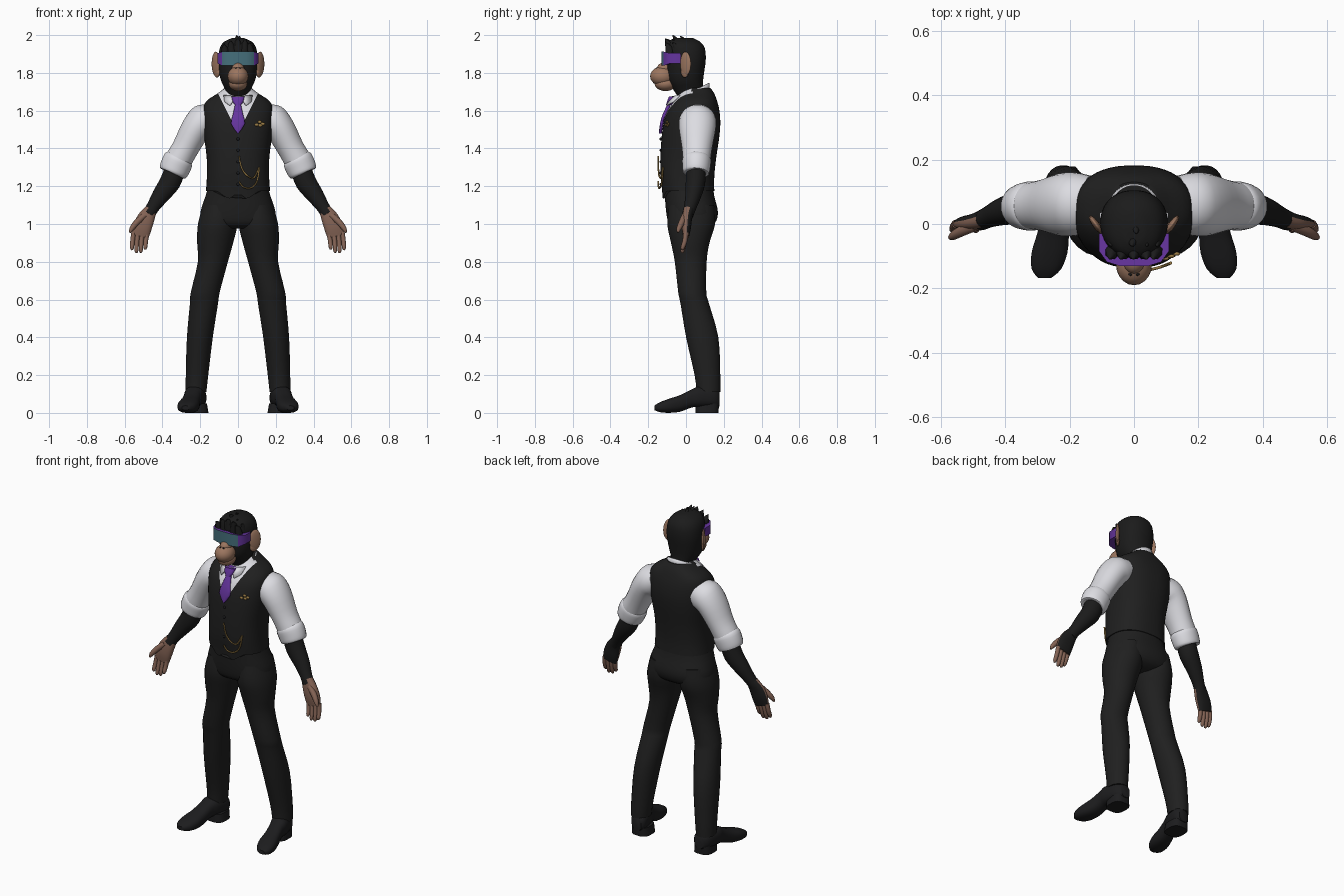
import bpy, bmesh, math, random
from mathutils import Vector

if "Cube" in bpy.data.objects:
    bpy.data.objects.remove(bpy.data.objects["Cube"])


def material(name, r, g, b):
    m = bpy.data.materials.new(name)
    m.use_nodes = True
    m.diffuse_color = (r, g, b, 1)
    bsdf = next(n for n in m.node_tree.nodes if n.type == "BSDF_PRINCIPLED")
    bsdf.inputs["Base Color"].default_value = (r, g, b, 1)
    return m


fur = material("black fur", .011, .011, .011)
cloth = material("black cloth", .014, .014, .014)
leather = material("black leather", .012, .012, .013)
white = material("white shirt", .72, .72, .76)
purple = material("purple", .13, .035, .34)
teal = material("teal glass", .06, .16, .2)
skin = material("tan skin", .33, .18, .115)
palm_skin = material("brown palm skin", .23, .125, .09)
gold = material("gold", .32, .2, .06)


def finish(name, bm, mats, mirror=False, rule=None, thick=0):
    """Turn a bmesh into a smooth shaded object with its materials."""
    bmesh.ops.recalc_face_normals(bm, faces=bm.faces)
    bm.normal_update()
    if rule:
        for f in bm.faces:
            f.material_index = rule(f.calc_center_median(), f.normal)
    me = bpy.data.meshes.new(name)
    bm.to_mesh(me)
    bm.free()
    for m in mats:
        me.materials.append(m)
    ob = bpy.data.objects.new(name, me)
    bpy.context.collection.objects.link(ob)
    bpy.ops.object.select_all(action="DESELECT")
    ob.select_set(True)
    bpy.context.view_layer.objects.active = ob
    bpy.ops.object.shade_smooth_by_angle(angle=math.radians(45))
    if thick:
        ob.modifiers.new("thickness", "SOLIDIFY").thickness = thick
    if mirror:
        ob.modifiers.new("mirror", "MIRROR").use_mirror_merge = False
    return ob


def spline(a, b, c, d, t):
    return b + (c - a) * (t / 2) + (a * 2 - b * 5 + c * 4 - d) * (t * t / 2) + (b * 3 - a - c * 3 + d) * (t ** 3 / 2)


def skin_rings(rings, sides=20, steps=3, power=2, caps=True):
    """Loft through rings of (centre, u, v), eased between them."""
    n, full = len(rings) - 1, []
    for i in range(n):
        near = [rings[max(0, min(n, i + k))] for k in (-1, 0, 1, 2)]
        for s in range(steps):
            full.append([spline(*[r[k] for r in near], s / steps) for k in range(3)])
    full.append(rings[-1])
    bm, loops = bmesh.new(), []
    for c, u, v in full:
        loop = []
        for k in range(sides):
            a = math.tau * (k + .5) / sides
            x, y = math.cos(a), math.sin(a)
            x = math.copysign(abs(x) ** (2 / power), x)
            y = math.copysign(abs(y) ** (2 / power), y)
            loop.append(bm.verts.new(c + u * x + v * y))
        loops.append(loop)
    for p, q in zip(loops, loops[1:]):
        for k in range(sides):
            j = (k + 1) % sides
            bm.faces.new((p[k], p[j], q[j], q[k]))
    if caps:
        bm.faces.new(loops[0])
        bm.faces.new(loops[-1])
    return bm


def level(z, front, back, rx, cx=0):
    """Horizontal ring from its front and back limits."""
    return Vector((cx, (front + back) / 2, z)), Vector((rx, 0, 0)), Vector((0, (back - front) / 2, 0))


def tube_rings(points):
    """Rings square to a path of (x, y, z, width, depth)."""
    out, pos = [], [Vector(p[:3]) for p in points]
    for i, p in enumerate(points):
        t = (pos[min(i + 1, len(pos) - 1)] - pos[max(i - 1, 0)]).normalized()
        u = t.cross(Vector((0, 1, 0))).normalized()
        out.append((pos[i], u * p[3], u.cross(t) * p[4]))
    return out


def ball(bm, centre, size, turn=0):
    made = bmesh.ops.create_uvsphere(bm, u_segments=20, v_segments=12, radius=1)["verts"]
    for v in made:
        x, y, z = (a * b for a, b in zip(v.co, size))
        v.co = Vector((x * math.cos(turn) - y * math.sin(turn),
                       x * math.sin(turn) + y * math.cos(turn), z)) + Vector(centre)


# waistcoat over shirt front, cut along the V neck
bm = skin_rings([level(*r) for r in (
    (1.175, -.125, .15, .17), (1.25, -.135, .15, .165), (1.35, -.136, .16, .166), (1.45, -.13, .175, .178),
    (1.53, -.12, .182, .186), (1.6, -.098, .177, .187), (1.65, -.062, .165, .168), (1.69, -.035, .15, .11),
    (1.72, -.01, .13, .07))], sides=48, power=2.4)
for v in bm.verts:
    if v.co.z < 1.18 and v.co.y < 0:
        v.co.z -= .045 * max(0, 1 - abs(abs(v.co.x) - .05) / .06)
for side in (-2, 2):
    bmesh.ops.bisect_plane(bm, geom=bm.verts[:] + bm.edges[:] + bm.faces[:],
                           plane_co=(0, 0, 1.48), plane_no=(side, 0, -1))
finish("waistcoat", bm, [cloth, white],
       rule=lambda c, n: int(c.y < .03 and c.z > 1.48 + 2 * abs(c.x)))

# shirt collar: tilted ring and two points
tilt = Vector((0, .09, .042))
collar = [(Vector((0, .035, z)), Vector((r, 0, 0)), tilt) for z, r in ((1.655, .095), (1.705, .08))]
finish("collar", skin_rings(collar, 32, 2, caps=False), [white], thick=.006)
bm = bmesh.new()
bm.faces.new([bm.verts.new(p) for p in ((.008, -.072, 1.672), (.075, -.03, 1.68), (.07, -.066, 1.645),
                                        (.042, -.1, 1.625))])
finish("collar_points", bm, [white], mirror=True, thick=.006)

# tie and knot
finish("tie", skin_rings([level(*r) for r in (
    (1.64, -.095, -.075, .014), (1.58, -.124, -.104, .027), (1.53, -.138, -.12, .037), (1.48, -.144, -.128, .003))],
    16, 2, 3), [purple])
finish("tie_knot", skin_rings([level(*r) for r in (
    (1.675, -.09, -.05, .034), (1.65, -.1, -.06, .03), (1.63, -.106, -.075, .015))], 16, 2, 3), [purple])

# trousers
finish("trouser_seat", skin_rings([level(*r) for r in (
    (1.23, -.12, .14, .15), (1.15, -.113, .15, .172), (1.06, -.105, .17, .2), (1.0, -.09, .15, .185),
    (.975, -.05, .1, .1))], 32, power=2.3), [cloth])
finish("trouser_legs", skin_rings([level(*r) for r in (
    (1.1, -.09, .15, .085, .1), (1.0, -.1, .155, .105, .108), (.9, -.08, .125, .096, .121),
    (.8, -.06, .11, .08, .133), (.64, -.042, .108, .077, .173), (.58, -.03, .122, .075, .18),
    (.4, .0, .172, .069, .202), (.2, .045, .182, .06, .217), (.11, .055, .182, .055, .222))], 24), [cloth], mirror=True)

# shoes with separate heels, toes turned out
rings = []
for y, half, low, high in ((.178, .03, .035, .11), (.15, .05, .03, .13), (.07, .053, .03, .14), (.03, .046, .028, .125),
                           (-.03, .05, .006, .095), (-.09, .056, 0, .075), (-.14, .046, .004, .056),
                           (-.168, .02, .015, .038)):
    rings.append((Vector((.213 + (.17 - y) * .19, y, (low + high) / 2)),
                  Vector((half, 0, 0)), Vector((0, 0, (high - low) / 2))))
finish("shoes", skin_rings(rings, 20, 3, 2.6), [leather], mirror=True)
finish("shoe_heels", skin_rings([level(0, .05, .172, .056, .212), level(.05, .05, .176, .05, .214)], 20, 1, 3),
       [leather], mirror=True)

# sleeves, rolled cuffs and forearms
finish("sleeves", skin_rings(tube_rings((
    (.13, .065, 1.565, .075, .085), (.18, .062, 1.545, .092, .098), (.225, .06, 1.5, .08, .097),
    (.28, .058, 1.4, .071, .08), (.32, .056, 1.33, .073, .073), (.34, .055, 1.285, .07, .068))), 24), [white], mirror=True)
finish("rolled_cuffs", skin_rings(tube_rings((
    (.307, .056, 1.355, .066, .064), (.315, .056, 1.34, .08, .076), (.333, .055, 1.3, .081, .074),
    (.345, .053, 1.27, .074, .068), (.346, .053, 1.268, .055, .052))), 24), [white], mirror=True)
finish("forearms", skin_rings(tube_rings((
    (.33, .053, 1.3, .055, .052), (.36, .05, 1.22, .056, .052), (.41, .038, 1.15, .046, .042),
    (.45, .022, 1.09, .035, .033), (.475, .01, 1.05, .036, .03))), 20), [fur], mirror=True)

# hands: furry backs, bare palms and fingers
finish("palms", skin_rings(tube_rings((
    (.462, .016, 1.075, .033, .028), (.487, .006, 1.03, .046, .026), (.507, .002, .98, .05, .024),
    (.518, 0, .935, .046, .016))), 20, 3, 2.4), [palm_skin, fur], mirror=True, rule=lambda c, n: int(n.y > .15))
for i, name in enumerate(("little", "ring", "middle", "index")):
    x, tip = .482 + i * .0235, .865 - .02 * math.sin(i)
    finish(name + "_fingers", skin_rings(tube_rings((
        (x, 0, .955, .013, .014), (x + .006, -.006, .91, .0125, .013), (x + .009, -.018, tip + .012, .011, .011),
        (x + .009, -.022, tip, .004, .004))), 10, 2), [palm_skin], mirror=True)
finish("thumbs", skin_rings(tube_rings((
    (.495, -.005, 1.045, .016, .018), (.535, -.022, 1.01, .017, .017), (.563, -.038, .975, .013, .013),
    (.572, -.043, .955, .005, .005))), 10, 2), [palm_skin], mirror=True)

# head, ears and muzzle
finish("head", skin_rings([level(*r) for r in (
    (1.64, -.02, .09, .055), (1.7, -.06, .09, .063), (1.75, -.09, .09, .087), (1.8, -.1, .096, .1),
    (1.87, -.1, .105, .105), (1.93, -.105, .1, .097), (1.965, -.095, .075, .073), (1.985, -.06, .035, .03))],
    32, power=2.2), [fur])
bm = bmesh.new()
ball(bm, (.118, -.002, 1.848), (.034, .011, .064), .95)
ball(bm, (.112, -.006, 1.805), (.024, .01, .03), .95)
finish("ears", bm, [skin], mirror=True)
bm = bmesh.new()
ball(bm, (0, -.125, 1.782), (.056, .065, .052))
ball(bm, (0, -.108, 1.742), (.05, .058, .038))
ball(bm, (0, -.115, 1.82), (.034, .04, .035))
finish("muzzle", bm, [skin])
bm = bmesh.new()
ball(bm, (.011, -.156, 1.825), (.006, .005, .004))
finish("nostrils", bm, [fur], mirror=True)

# wraparound visor with glass front
bm = bmesh.new()
half = [(.108, -.03), (.108, -.085), (.084, -.118), (.045, -.13)]
plan = half + [(-x, y) for x, y in reversed(half)]
base = bm.faces.new([bm.verts.new((x, y, 1.838)) for x, y in plan])
top = bmesh.ops.extrude_face_region(bm, geom=[base])["geom"]
for v in [g for g in top if isinstance(g, bmesh.types.BMVert)]:
    v.co.z = 1.912
for v in bm.verts:
    if v.co.y > -.1:
        v.co.z += .012 if v.co.z < 1.87 else -.008
finish("visor", bm, [purple, teal], rule=lambda c, n: int(n.y < -.85))

# tufts of hair swept up from the brow
random.seed(4)
for i in range(15):
    x, y = (i % 5 - 2) * .033, -.085 + (i // 5) * .04
    root = 1.945 - abs(x) * .5
    tip = 2.0 if i == 7 else root + .035 + .018 * random.random()
    lean = random.uniform(-.012, .012)
    finish("hair_tuft", skin_rings(tube_rings((
        (x, y, root - .02, .026, .026), (x + lean / 2, y - .008, (root + tip) / 2, .017, .018),
        (x + lean, y - .025, tip, .001, .001))), 8, 2), [fur])

# watch chains
for pts in (((.005, 1.36), (.02, 1.295), (.05, 1.255), (.085, 1.245), (.112, 1.3)),
            ((.005, 1.225), (.03, 1.195), (.07, 1.192), (.1, 1.225), (.114, 1.3))):
    path = [Vector((x, -.147 + 2 * x * x, z)) for x, z in pts]
    rings = tube_rings([(*p, .0045, .0045) for p in path])
    finish("watch_chain", skin_rings(rings, 8, 5), [gold])

# lapel pin and buttons
bm = bmesh.new()
for x, z in ((.098, 1.525), (.115, 1.54), (.118, 1.522), (.132, 1.53)):
    ball(bm, (x, -.148 + .42 * x, z), (.011, .006, .008))
finish("lapel_pin", bm, [gold])
bm = bmesh.new()
for z in (1.45, 1.39, 1.33, 1.27, 1.21):
    ball(bm, (0, -.134, z), (.008, .006, .008))
finish("buttons", bm, [leather])
